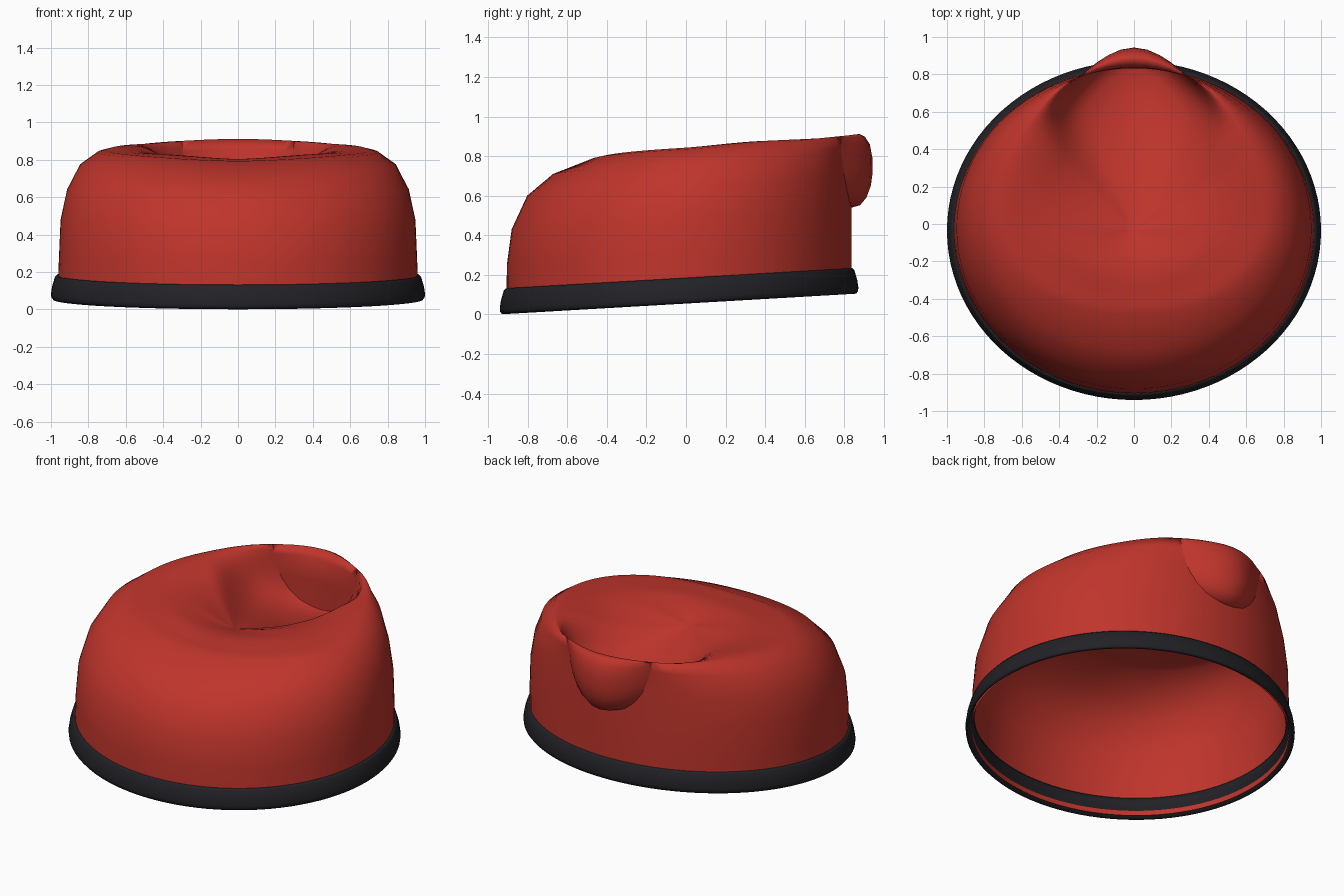
import bpy
from math import sin, cos, pi

if "Cube" in bpy.data.objects:
    bpy.data.objects.remove(bpy.data.objects["Cube"])

CY, RX, RY, SEG = -0.035, 0.966, 0.872, 96


def material(name, color):
    m = bpy.data.materials.new(name)
    m.diffuse_color = (*color, 1)
    m.use_nodes = True
    m.node_tree.nodes["Principled BSDF"].inputs["Base Color"].default_value = m.diffuse_color
    return m


def build(name, verts, faces, mat):
    me = bpy.data.meshes.new(name)
    me.from_pydata(verts, [], faces)
    me.materials.append(mat)
    me.polygons.foreach_set("use_smooth", [True] * len(me.polygons))
    ob = bpy.data.objects.new(name, me)
    bpy.context.collection.objects.link(ob)
    return ob


def hermite(xs, ys, x):
    """Smooth curve through (xs, ys) with flat ends."""
    n = len(xs)

    def slope(i):
        if i == 0 or i == n - 1:
            return 0
        a = (ys[i] - ys[i - 1]) / (xs[i] - xs[i - 1])
        b = (ys[i + 1] - ys[i]) / (xs[i + 1] - xs[i])
        return 2 * a * b / (a + b) if a * b > 0 else 0
    i = max(k for k in range(n - 1) if xs[k] <= x)
    h = xs[i + 1] - xs[i]
    t = (x - xs[i]) / h
    return ((2 * t**3 - 3 * t**2 + 1) * ys[i] + (t**3 - 2 * t**2 + t) * h * slope(i)
            + (3 * t**2 - 2 * t**3) * ys[i + 1] + (t**3 - t**2) * h * slope(i + 1))


def refine(p, start):
    """Add one spline midpoint between profile points, from index start on."""
    out = []
    for i in range(len(p) - 1):
        a, b, c, d = p[max(i - 1, 0)], p[i], p[i + 1], p[min(i + 2, len(p) - 1)]
        out.append(b)
        if i >= start:
            out.append(tuple((-a[k] + 9 * b[k] + 9 * c[k] - d[k]) / 16 for k in (0, 1)))
    return out


def grid_faces(rows, closed=False):
    return [(r * SEG + j, r * SEG + (j + 1) % SEG,
             (r + 1) % rows * SEG + (j + 1) % SEG, (r + 1) % rows * SEG + j)
            for r in range(rows if closed else rows - 1) for j in range(SEG)]


red = material("red_felt", (0.52, 0.035, 0.025))
black = material("black_band", (0.016, 0.016, 0.02))

# Crown: (relative radius, height) profiles by angle from the back, base to centre
CENTRE = (0, 0.75)
profiles = {
    0: [(1, .12), (1, .3), (1, .53), (.995, .72), (1.0, .86), (1.045, .912),
        (1.105, .86), (1.122, .72), (1.085, .59), (.98, .535), (.68, .57), (.33, .665)],
    20: [(1, .12), (1, .3), (.997, .53), (.99, .72), (.985, .84), (.985, .9),
         (.975, .865), (.955, .76), (.91, .67), (.8, .62), (.56, .63), (.28, .69)],
    45: [(1, .1), (1, .32), (.995, .52), (.975, .68), (.94, .81), (.88, .874),
         (.8, .878), (.71, .86), (.62, .83), (.51, .79), (.37, .76), (.2, .745)],
    90: [(1, .08), (.99, .3), (.982, .48), (.945, .64), (.87, .77), (.765, .833),
         (.65, .84), (.54, .838), (.43, .83), (.32, .813), (.22, .793), (.11, .77)],
    180: [(1, .03), (.998, .25), (.97, .43), (.88, .6), (.73, .71), (.51, .785),
          (.42, .795), (.34, .802), (.27, .805), (.2, .8), (.13, .787), (.06, .769)],
}
angles = list(profiles)
columns = []
for j in range(SEG):
    a = 360 * j / SEG
    d = min(a, 360 - a)
    col = [tuple(hermite(angles, [profiles[k][i][c] for k in angles], d) for c in (0, 1))
           for i in range(12)]
    # bottom edge follows the tilted base
    y = CY + RY * cos(a * pi / 180)
    col[0] = (1, 0.07 + 0.058 * y)
    columns.append(refine(col + [CENTRE], 5))
rows = len(columns[0])
verts = []
for r in range(rows):
    for j in range(SEG):
        t = 2 * pi * j / SEG
        rho, z = columns[j][r]
        verts.append((RX * rho * sin(t), CY + RY * rho * cos(t), z))
faces = grid_faces(rows)
verts.append((0, CY, CENTRE[1]))
last = (rows - 1) * SEG
faces += [(last + j, last + (j + 1) % SEG, len(verts) - 1) for j in range(SEG)]
build("hat_crown", verts, faces, red)

# Band: closed cross-section swept around the tilted base
section = [(.988, 0), (.998, .012), (1.0, .03), (.994, .07), (.98, .118), (.97, .13),
           (.957, .127), (.948, .1), (.948, .07), (.974, .035)]
verts = []
for r, h in section:
    for j in range(SEG):
        t = 2 * pi * j / SEG
        y = CY + (r - 0.094) * cos(t)
        verts.append((r * sin(t), y, 0.055 + 0.058 * y + h))
build("hat_band", verts, grid_faces(len(section), True), black)
